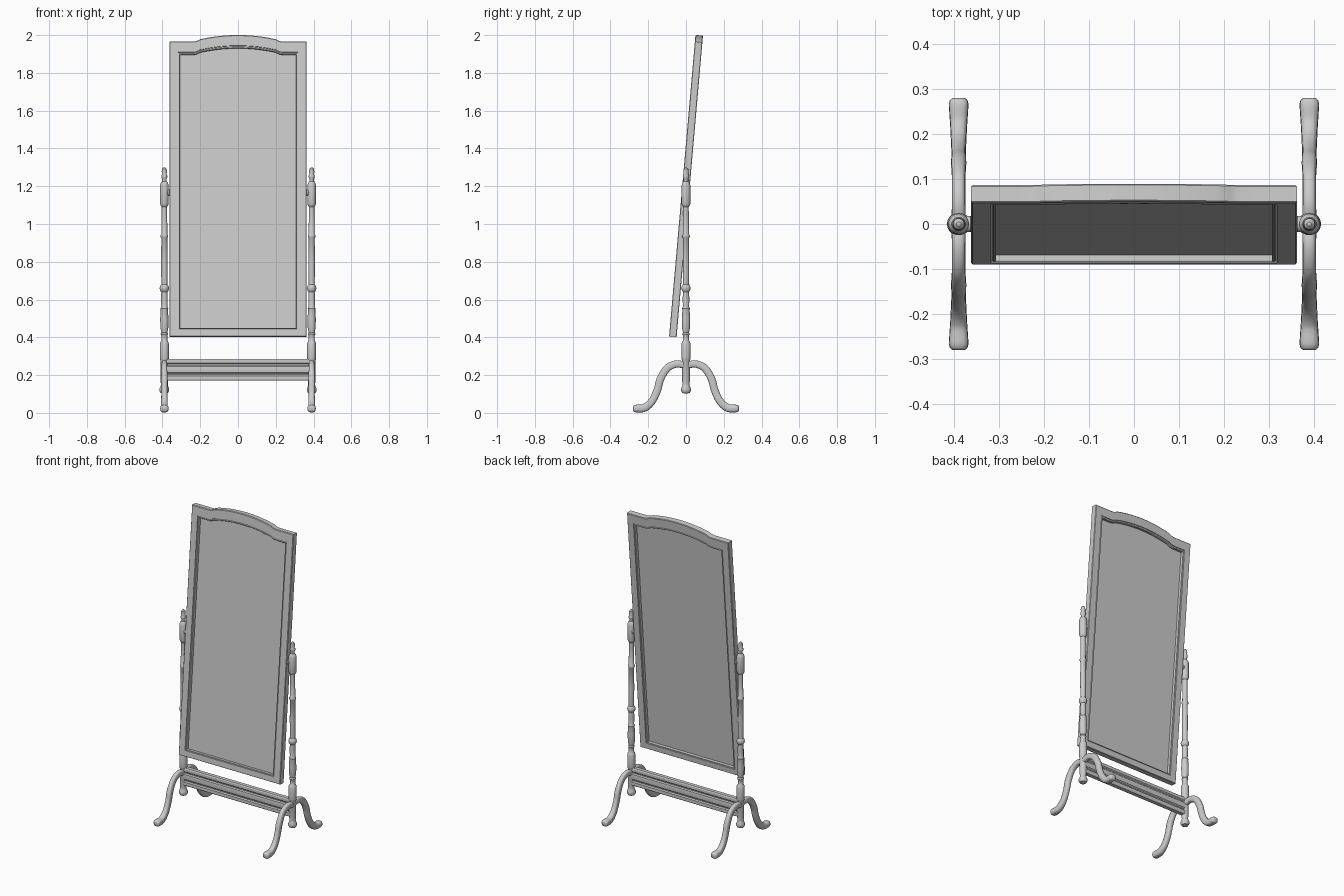
import bpy, bmesh, math
from mathutils import Vector, Matrix

if "Cube" in bpy.data.objects:
    bpy.data.objects.remove(bpy.data.objects["Cube"])


def make(name, rings, close_u=True, close_v=False, caps=True, smooth=35):
    """Skin a list of point rings into a mesh object."""
    bm = bmesh.new()
    vr = [[bm.verts.new(p) for p in r] for r in rings]
    m, n = len(vr), len(vr[0])
    for i in range(m if close_v else m - 1):
        a, b = vr[i], vr[(i + 1) % m]
        for j in range(n if close_u else n - 1):
            k = (j + 1) % n
            bm.faces.new((a[j], a[k], b[k], b[j]))
    if caps and not close_v:
        bm.faces.new(vr[0])
        bm.faces.new(vr[-1])
    bmesh.ops.recalc_face_normals(bm, faces=bm.faces)
    me = bpy.data.meshes.new(name)
    bm.to_mesh(me)
    bm.free()
    ob = bpy.data.objects.new(name, me)
    bpy.context.collection.objects.link(ob)
    bpy.ops.object.select_all(action='DESELECT')
    ob.select_set(True)
    bpy.context.view_layer.objects.active = ob
    bpy.ops.object.shade_smooth_by_angle(angle=math.radians(smooth))
    return ob


def lathe(name, prof, n=24):
    return make(name, [[(r * math.cos(2 * math.pi * i / n), r * math.sin(2 * math.pi * i / n), z)
                        for i in range(n)] for r, z in prof])


def catmull(pts, steps=6):
    out = []
    P = [Vector(p) for p in pts]
    P = [2 * P[0] - P[1]] + P + [2 * P[-1] - P[-2]]
    for i in range(1, len(P) - 2):
        a, b, c, d = P[i - 1:i + 3]
        for s in range(steps):
            t = s / steps
            out.append(0.5 * (2 * b + (c - a) * t + (2 * a - 5 * b + 4 * c - d) * t * t
                              + (3 * b - a - 3 * c + d) * t ** 3))
    return out + [P[-2]]


# Mirror outline with ogee arched top; d = 0 outer edge, 1 inner edge
def outline(d, y):
    hw, bot, top = 0.362 - 0.055 * d, -0.801 + 0.047 * d, 0.767 - 0.070 * d

    def rise(x):
        x = abs(x)
        h = 0.035
        if x < 0.2:
            return h * (1 - (x / 0.25) ** 2)
        return h * 0.36 * (max(0.24 - x, 0) / 0.04) ** 2
    xs = [0.24, 0.227, 0.213] + [0.2 - 0.02 * i for i in range(21)] + [-0.213, -0.227, -0.24]
    return ([(-hw, y, bot), (hw, y, bot), (hw, y, top)]
            + [(x, y, top + rise(x)) for x in xs] + [(-hw, y, top)])


# Tilted frame and glass
tilt = Matrix.Translation((0, 0, 1.2)) @ Matrix.Rotation(math.radians(-5), 4, 'X')
half = [(0, -0.017), (0.05, -0.02), (0.80, -0.02), (0.82, -0.016), (0.88, -0.016),
        (0.91, -0.019), (0.97, -0.019), (1.0, -0.016)]
section = half + [(d, -y) for d, y in reversed(half)]
frame = make("mirror_frame", [outline(d, y) for d, y in section], close_v=True, smooth=25)
glass = make("mirror_glass", [outline(0.98, -0.003), outline(0.98, 0.003)])
for ob in (frame, glass):
    ob.matrix_world = tilt

# Turned post profile (radius, height)
post = [(0.010, 0.103), (0.020, 0.106), (0.026, 0.117), (0.026, 0.128), (0.020, 0.142),
        (0.018, 0.150), (0.020, 0.165), (0.020, 0.275), (0.023, 0.283), (0.024, 0.290),
        (0.024, 0.365), (0.021, 0.375), (0.016, 0.383), (0.016, 0.410), (0.020, 0.418),
        (0.016, 0.426), (0.021, 0.450), (0.022, 0.500), (0.019, 0.545), (0.021, 0.552),
        (0.016, 0.562), (0.018, 0.600), (0.016, 0.640), (0.022, 0.648), (0.025, 0.660),
        (0.022, 0.672), (0.016, 0.680), (0.017, 0.800), (0.016, 0.925), (0.020, 0.931),
        (0.020, 0.940), (0.016, 0.946), (0.015, 1.050), (0.014, 1.090), (0.020, 1.098),
        (0.023, 1.108), (0.023, 1.205), (0.019, 1.218), (0.012, 1.226), (0.012, 1.238),
        (0.016, 1.246), (0.016, 1.256), (0.012, 1.264), (0.014, 1.278), (0.012, 1.292),
        (0.005, 1.299)]

# Leg centreline: y, z, half width, half thickness
leg = [(0, 0.252, 0.016, 0.018), (0.05, 0.259, 0.015, 0.019), (0.10, 0.236, 0.015, 0.020),
       (0.135, 0.180, 0.017, 0.020), (0.152, 0.120, 0.016, 0.020), (0.18, 0.062, 0.017, 0.020),
       (0.22, 0.027, 0.019, 0.021), (0.266, 0.023, 0.022, 0.020)]
leg = [(-y, z, w, h) for y, z, w, h in reversed(leg[1:])] + leg


def leg_rings(x0, n=16):
    path = catmull(leg)
    rings = []
    for i, p in enumerate(path):
        a, b = path[max(i - 1, 0)], path[min(i + 1, len(path) - 1)]
        t = Vector((b[0] - a[0], b[1] - a[1])).normalized()
        ends = [(0.014, 0.65), (0.009, 0.9)]
        here = [(0, 1)]
        if i == 0:
            here = [(-o, s) for o, s in ends] + here
        if i == len(path) - 1:
            here = here + [(o, s) for o, s in reversed(ends)]
        for off, s in here:
            ring = []
            for k in range(n):
                u = 2 * math.pi * k / n
                c, q = math.cos(u), math.sin(u)
                c = math.copysign(abs(c) ** 0.7, c) * p[2] * s
                q = math.copysign(abs(q) ** 0.7, q) * p[3] * s
                ring.append((x0 + c, p[0] + t.x * off - t.y * q,
                             max(0, p[1] + t.y * off + t.x * q)))
            rings.append(ring)
    return rings


# Posts, pivots and arched legs on both sides
for side, s in (("left", -1), ("right", 1)):
    lathe("post_" + side, post).location.x = 0.39 * s
    make("legs_" + side, leg_rings(0.39 * s), smooth=50)
    pin = lathe("pivot_" + side, [(0.012, -0.04), (0.012, -0.018), (0.018, -0.014),
                                  (0.018, -0.004), (0.012, 0.0), (0.012, 0.02)])
    pin.rotation_euler.y = math.radians(90 * s)
    pin.location = (0.378 * s, 0, 1.165)

# Moulded stretcher board between the posts
side_prof = [(0.012, 0.172), (0.016, 0.178), (0.016, 0.196), (0.010, 0.202), (0.010, 0.208),
             (0.016, 0.214), (0.018, 0.230), (0.016, 0.246), (0.010, 0.252), (0.010, 0.258),
             (0.016, 0.264), (0.016, 0.280), (0.012, 0.286)]
loop = side_prof + [(-y, z) for y, z in reversed(side_prof)]
make("stretcher", [[(x, y, z) for y, z in loop] for x in (-0.385, 0.385)], smooth=30)
